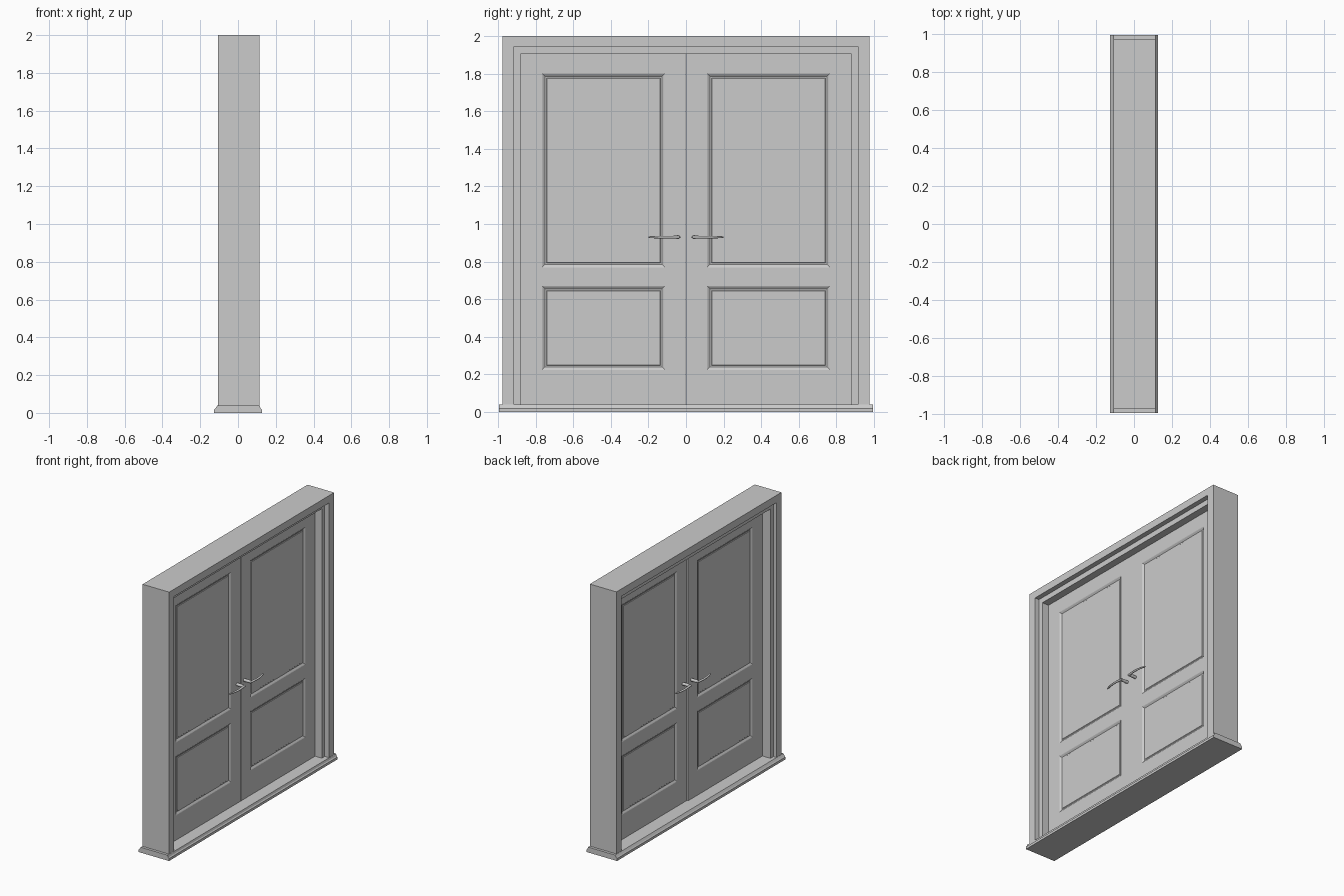
import bpy, bmesh
from mathutils import Matrix, Vector

cube = bpy.data.objects.get("Cube")
if cube:
    bpy.data.objects.remove(cube, do_unlink=True)

grey = bpy.data.materials.new("plain_grey")
grey.use_nodes = True
COLOUR = (0.6, 0.6, 0.6, 1)
grey.diffuse_color = COLOUR
grey.node_tree.nodes["Principled BSDF"].inputs["Base Color"].default_value = COLOUR


def finish(name, bm):
    bmesh.ops.recalc_face_normals(bm, faces=bm.faces)
    mesh = bpy.data.meshes.new(name)
    bm.to_mesh(mesh)
    bm.free()
    mesh.materials.append(grey)
    obj = bpy.data.objects.new(name, mesh)
    bpy.context.collection.objects.link(obj)
    return obj


def prism(name, points, offset):
    """Extrude a closed outline along an offset vector."""
    bm = bmesh.new()
    face = bm.faces.new([bm.verts.new(p) for p in points])
    new = bmesh.ops.extrude_face_region(bm, geom=[face])["geom"]
    verts = [v for v in new if isinstance(v, bmesh.types.BMVert)]
    bmesh.ops.translate(bm, verts=verts, vec=offset)
    return finish(name, bm)


def arch(name, outer, top, inner, inner_top, x0, x1):
    """Two jambs and a head as one U-shaped prism."""
    base = 0.025
    outline = [(-outer, base), (-outer, top), (outer, top), (outer, base),
               (inner, base), (inner, inner_top), (-inner, inner_top), (-inner, base)]
    return prism(name, [(x0, y, z) for y, z in outline], (x1 - x0, 0, 0))


# Frame, stepped stop and sill
arch("door_frame", 0.975, 2.0, 0.915, 1.945, -0.107, 0.113)
arch("door_stop", 0.915, 1.945, 0.88, 1.905, -0.083, 0.077)
sill = [(-0.126, 0), (-0.126, 0.018), (-0.119, 0.025), (-0.109, 0.04),
        (0.114, 0.04), (0.119, 0.025), (0.126, 0.018), (0.126, 0)]
prism("threshold", [(x, -0.995, z) for x, z in sill], (0, 1.99, 0))

# Door leaves with moulded panels on both faces
FRONT_X = 0.022
PANEL_Y = (0.112, 0.765)
PANELS_Z = ((0.225, 0.67), (0.77, 1.80))


def door_leaf(name, side, back_x):
    bm = bmesh.new()
    low, high = Vector((back_x, 0.002, 0.04)), Vector((FRONT_X, 0.88, 1.905))
    bmesh.ops.create_cube(bm, size=1)
    bmesh.ops.transform(bm, verts=bm.verts, matrix=Matrix.Translation((low + high) / 2)
                        @ Matrix.Diagonal((*(high - low), 1)))
    cuts = [((0, y, 0), (0, 1, 0)) for y in PANEL_Y]
    cuts += [((0, 0, z), (0, 0, 1)) for span in PANELS_Z for z in span]
    for co, no in cuts:
        geom = bm.verts[:] + bm.edges[:] + bm.faces[:]
        bmesh.ops.bisect_plane(bm, geom=geom, plane_co=co, plane_no=no)

    def is_panel(f):
        c = f.calc_center_median()
        return (abs(f.normal.x) > 0.9 and PANEL_Y[0] < c.y < PANEL_Y[1]
                and any(a < c.z < b for a, b in PANELS_Z))

    bm.normal_update()
    panels = [f for f in bm.faces if is_panel(f)]
    # outer bevel, flat groove, then a slightly raised field
    for width, depth in ((0.006, -0.002), (0.016, -0.008), (0.010, 0), (0.004, 0.003)):
        bmesh.ops.inset_individual(bm, faces=panels, thickness=width, depth=depth)
        bm.normal_update()
    if side < 0:
        bmesh.ops.scale(bm, verts=bm.verts, vec=(1, -1, 1))
    return finish(name, bm)


BACK = {1: -0.006, -1: -0.016}
door_leaf("left_door", 1, BACK[1])
door_leaf("right_door", -1, BACK[-1])


# Lever handles: a round spindle turning into a bowed, tapering grip
def tube(name, points, radii, flat=1.0):
    bm = bmesh.new()
    rings, sides = [], 14
    pts = [Vector(p) for p in points]
    for i, (p, r) in enumerate(zip(pts, radii)):
        along = (pts[min(i + 1, len(pts) - 1)] - pts[max(i - 1, 0)]).normalized()
        up = Vector((0, 0, 1))
        across = along.cross(up)
        ring = bmesh.ops.create_circle(bm, segments=sides, radius=r)["verts"]
        for v in ring:
            v.co = p + across * v.co.x + up * v.co.y * flat
        rings.append(ring)
    for a, b in zip(rings, rings[1:]):
        for k in range(sides):
            n = (k + 1) % sides
            bm.faces.new((a[k], a[n], b[n], b[k]))
    bm.faces.new(rings[0])
    bm.faces.new(rings[-1])
    obj = finish(name, bm)
    bpy.ops.object.select_all(action="DESELECT")
    bpy.context.view_layer.objects.active = obj
    obj.select_set(True)
    bpy.ops.object.shade_smooth_by_angle()


HANDLE_Z = 0.93
for side, label in ((1, "left"), (-1, "right")):
    for out, face, where in ((1, FRONT_X, "outer"), (-1, BACK[side], "inner")):
        def at(depth, y):
            return (face + out * depth, side * y, HANDLE_Z)
        tube(f"{label}_{where}_spindle", [at(-0.004, 0.043), at(0.056, 0.043)], [0.011, 0.011])
        grip = [at(0.054, 0.032), at(0.056, 0.036), at(0.058, 0.06), at(0.062, 0.095),
                at(0.061, 0.13), at(0.056, 0.165), at(0.049, 0.19), at(0.045, 0.2)]
        tube(f"{label}_{where}_lever", grip,
             [0.005, 0.009, 0.009, 0.008, 0.008, 0.007, 0.006, 0.003], 0.85)
